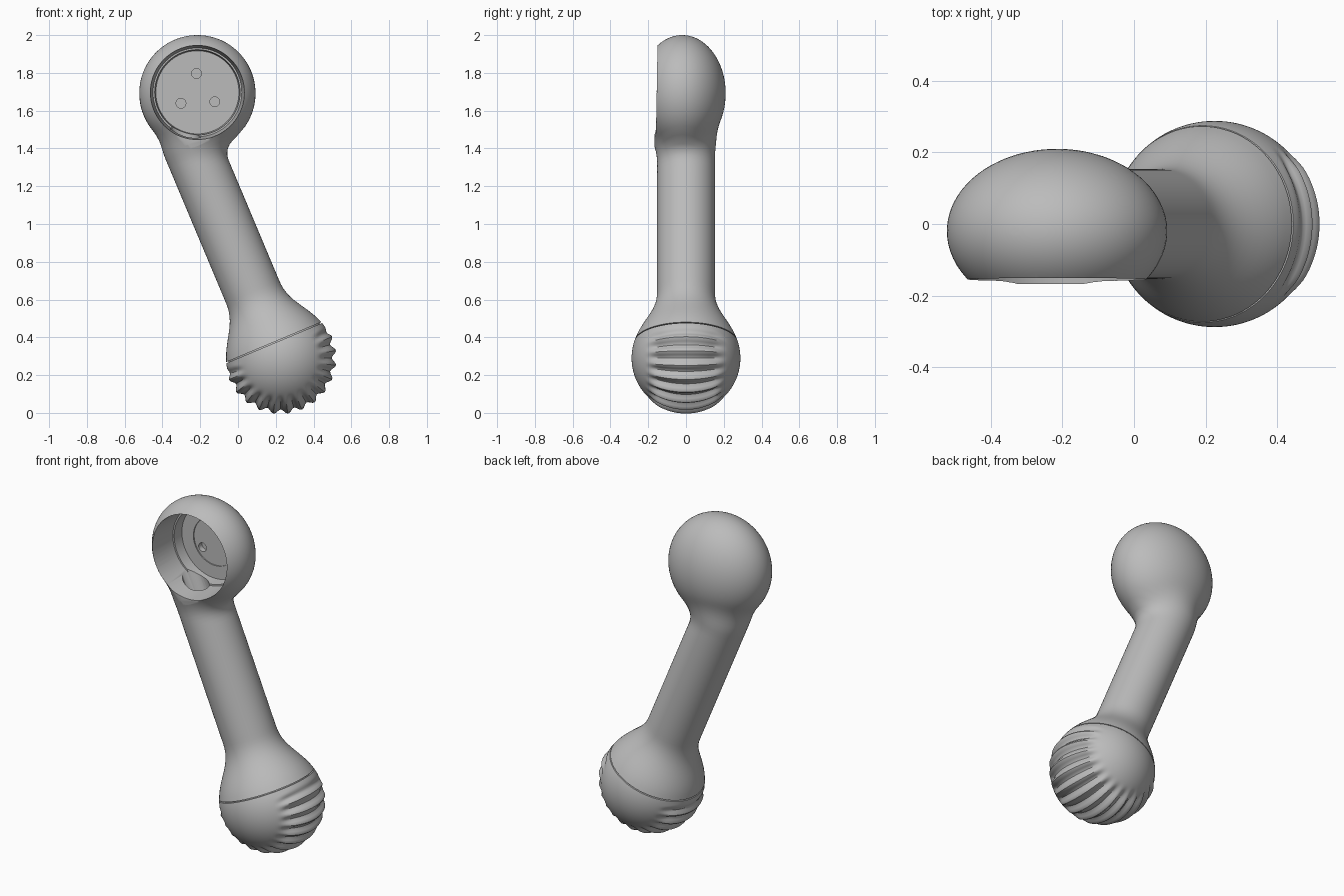
import bpy, bmesh, math
from mathutils import Vector

if "Cube" in bpy.data.objects:
    bpy.data.objects.remove(bpy.data.objects["Cube"])

TILT = math.radians(22.8)
BALL = Vector((0.225, 0, 0.29))             # centre of the lower ball
HEAD = Vector((-0.215, -0.02, 1.692))       # centre of the hollow head
AXIS = Vector((-math.sin(TILT), 0, math.cos(TILT)))
SIDE = Vector((math.cos(TILT), 0, math.sin(TILT)))
Y = Vector((0, 1, 0))
BALL_R, SHAFT_R, HEAD_R, HEAD_DEPTH = 0.288, 0.153, 0.308, 0.23
HEAD_S = (HEAD - BALL).dot(AXIS)            # head position along the shaft
HEAD_OFF = (HEAD - BALL).dot(SIDE)          # head offset from the shaft

grey = bpy.data.materials.new("warm_grey")
grey.diffuse_color = (0.5, 0.5, 0.5, 1)
grey.use_nodes = True
grey.node_tree.nodes["Principled BSDF"].inputs["Base Color"].default_value = grey.diffuse_color


def smoothstep(a, b, x):
    t = min(max((x - a) / (b - a), 0), 1)
    return t * t * (3 - 2 * t)


def smooth_min(a, b, k):
    h = max(k - abs(a - b), 0) / k
    return min(a, b) - h * h * k / 4


def finish(name, bm):
    bmesh.ops.recalc_face_normals(bm, faces=bm.faces)
    mesh = bpy.data.meshes.new(name)
    bm.to_mesh(mesh)
    bm.free()
    mesh.materials.append(grey)
    ob = bpy.data.objects.new(name, mesh)
    bpy.context.collection.objects.link(ob)
    return ob


def skin(name, rings):
    """Closed skin over a list of rings with equal point counts."""
    bm = bmesh.new()
    loops = [[bm.verts.new(p) for p in ring] for ring in rings]
    n = len(loops[0])
    for a, b in zip(loops, loops[1:]):
        for i in range(n):
            j = (i + 1) % n
            bm.faces.new((a[i], a[j], b[j], b[i]))
    bm.faces.new(loops[0])
    bm.faces.new(loops[-1])
    return finish(name, bm)


def circle(centre, e1, e2, r, n):
    return [centre + r * (math.cos(2 * math.pi * i / n) * e1 + math.sin(2 * math.pi * i / n) * e2)
            for i in range(n)]


def lathe(name, x, z, profile, n=72):
    """Solid turned about a front-to-back axis; profile is (radius, y)."""
    ex, ez = Vector((1, 0, 0)), Vector((0, 0, 1))
    return skin(name, [circle(Vector((x, y, z)), ex, ez, r, n) for r, y in profile])


def body_distance(p):
    # ball, rod and flattened round head blended with fillets
    ball = (p - BALL).length - BALL_R
    along = min(max((p - BALL).dot(AXIS), 0), 1.2)
    rod = (p - BALL - AXIS * along).length - SHAFT_R
    q = p - HEAD
    k0 = Vector((q.x / HEAD_R, q.y / HEAD_DEPTH, q.z / HEAD_R)).length
    k1 = Vector((q.x / HEAD_R**2, q.y / HEAD_DEPTH**2, q.z / HEAD_R**2)).length
    head = k0 * (k0 - 1) / max(k1, 1e-6)
    return smooth_min(smooth_min(ball, rod, 0.12), head, 0.09)


def body_ring(s, scale=1.0, n=80):
    centre = BALL + AXIS * s + SIDE * HEAD_OFF * smoothstep(1.0, 1.4, s)
    if s > HEAD_S:
        centre = centre + Y * HEAD.y * smoothstep(HEAD_S, HEAD_S + 0.25, s)
    ring = []
    for d in circle(Vector(), SIDE, Y, 1, n):
        lo, hi = 0.0, 0.5
        for _ in range(18):
            mid = (lo + hi) / 2
            if body_distance(centre + d * mid) < 0:
                lo = mid
            else:
                hi = mid
        ring.append(centre + d * lo * scale)
    return ring


# Body: shoulder of the ball, shaft and head in one skin, with a tenon below the seam
SEAM = 0.092
rings = [body_ring(0.05, 0.94), body_ring(SEAM, 0.96)]
rings += [body_ring(SEAM + (1.15 - SEAM) * i / 44) for i in range(45)]
top = HEAD_S + HEAD_R - 0.0002
rings += [body_ring(1.15 + (top - 1.15) * math.sin(math.pi / 2 * i / 36)) for i in range(1, 37)]
body = skin("shaft_and_head", rings)

# Cutters: flat front, stepped cavity, pin holes and shaft bore
hx, hz = HEAD.x, HEAD.z + 0.005
cutters = [
    lathe("front_cutter", hx, hz, [(0.45, -0.6), (0.45, -0.167)], 32),
    lathe("cavity_cutter", hx, hz, [(0.253, -0.2), (0.25, -0.167), (0.235, 0.02), (0.226, 0.02),
                                    (0.22, 0.085), (0.143, 0.085), (0.143, 0.092)]),
]
for dx, dz in ((-0.005, 0.1), (-0.087, -0.058), (0.092, -0.05)):
    cutters.append(lathe("pin_hole_cutter", hx + dx, hz + dz, [(0.026, 0.05), (0.026, 0.125)], 24))
cutters.append(skin("bore_cutter", [circle(BALL + AXIS * s - Y * 0.01, SIDE, Y, 0.065, 32)
                                    for s in (0.95, 1.36)]))

bpy.context.view_layer.objects.active = body
for cutter in cutters:
    cutter.hide_render = True
    mod = body.modifiers.new("cut", 'BOOLEAN')
    mod.operation, mod.solver, mod.object = 'DIFFERENCE', 'EXACT', cutter
    bpy.ops.object.modifier_apply(modifier=mod.name)
for cutter in cutters:
    bpy.data.objects.remove(cutter)

# Ball cap: sphere with poles front and back, grip ribs running front to back
bm = bmesh.new()
bmesh.ops.create_uvsphere(bm, u_segments=192, v_segments=56, radius=1)
for v in bm.verts:
    d = Vector((v.co.x, v.co.z, v.co.y)).normalized()
    angle = math.atan2(d.dot(SIDE), -d.dot(AXIS))
    fade = 1 - smoothstep(0.14, 0.215, abs(d.y) * BALL_R)
    fade *= 1 - smoothstep(0.0, 0.075, d.dot(AXIS) * BALL_R)
    v.co = BALL + d * (BALL_R + fade * (0.012 * math.cos(24 * angle) - 0.004))
cut = bmesh.ops.bisect_plane(bm, geom=bm.verts[:] + bm.edges[:] + bm.faces[:],
                             plane_co=BALL + AXIS * (SEAM - 0.006), plane_no=AXIS, clear_outer=True)
rim = [e for e in cut["geom_cut"] if isinstance(e, bmesh.types.BMEdge)]
bmesh.ops.edgeloop_fill(bm, edges=rim)
cap = finish("ribbed_ball_cap", bm)

# Smooth shading with crisp rims
for ob in (body, cap):
    bpy.ops.object.select_all(action='DESELECT')
    ob.select_set(True)
    bpy.context.view_layer.objects.active = ob
    bpy.ops.object.shade_smooth_by_angle(angle=math.radians(32))
